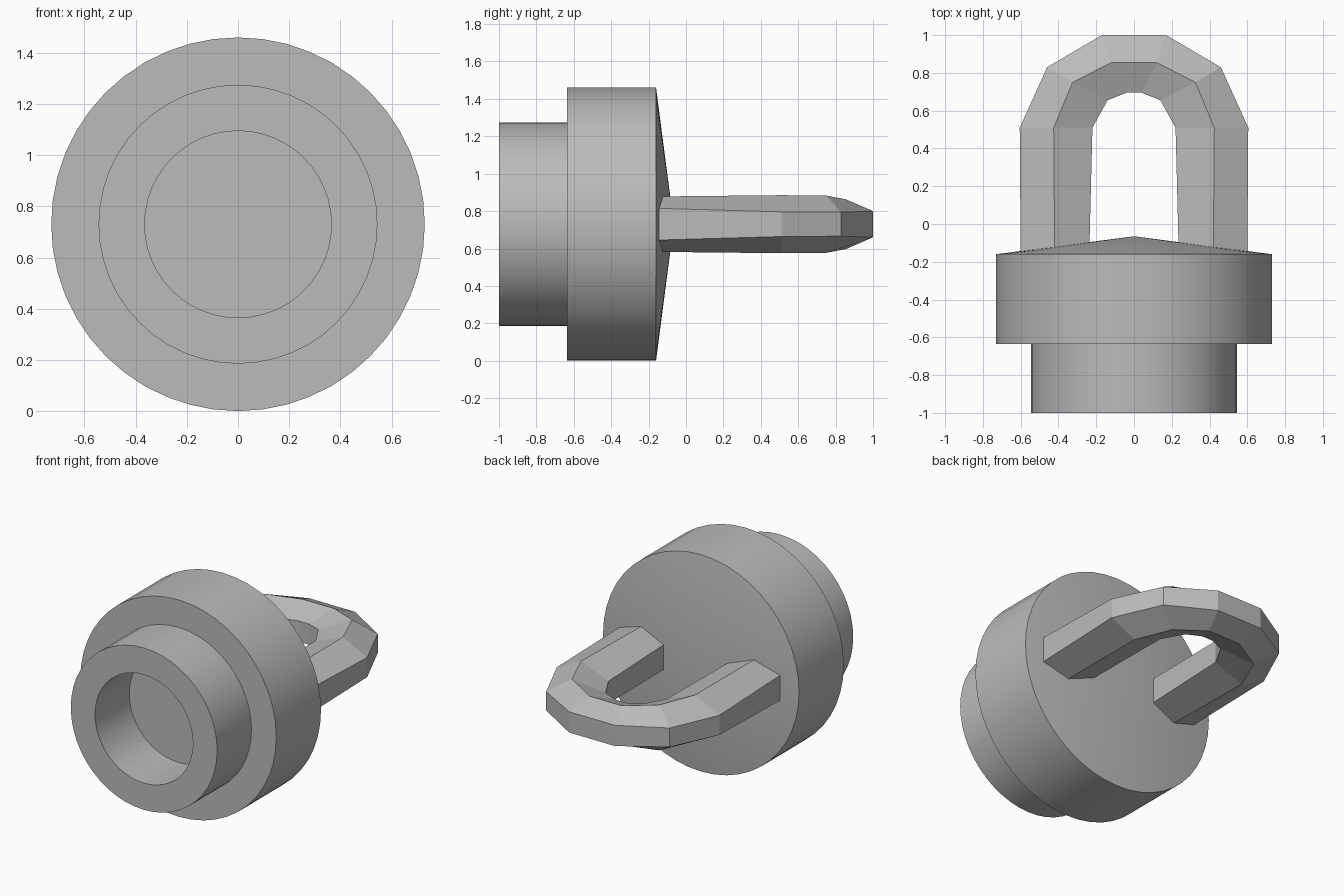
import bpy, bmesh, math

cube = bpy.data.objects.get("Cube")
if cube:
    bpy.data.objects.remove(cube, do_unlink=True)

AXIS_Z = 0.73   # height of the turning axis
SEGMENTS = 48

grey = bpy.data.materials.new("plain_grey")
grey.use_nodes = True
COLOUR = (0.5, 0.5, 0.5, 1)
grey.diffuse_color = COLOUR
grey.node_tree.nodes["Principled BSDF"].inputs["Base Color"].default_value = COLOUR


def finish(bm, name):
    bmesh.ops.recalc_face_normals(bm, faces=bm.faces[:])
    mesh = bpy.data.meshes.new(name)
    bm.to_mesh(mesh)
    bm.free()
    mesh.materials.append(grey)
    obj = bpy.data.objects.new(name, mesh)
    bpy.context.collection.objects.link(obj)
    return obj


def lathe(name, profile):
    """Spin (radius, y) points about the front-to-back axis."""
    bm = bmesh.new()
    verts = [bm.verts.new((r, y, AXIS_Z)) for r, y in profile]
    edges = [bm.edges.new(pair) for pair in zip(verts, verts[1:])]
    bmesh.ops.spin(bm, geom=verts + edges, cent=(0, 0, AXIS_Z), axis=(0, 1, 0),
                   angle=math.tau, steps=SEGMENTS, use_merge=True)
    bmesh.ops.remove_doubles(bm, verts=bm.verts[:], dist=0.0005)
    return finish(bm, name)


# Stepped round body: blind bore, narrow collar, wide drum, shallow cone back
body = lathe("body", [(0, -0.635), (0.365, -0.635), (0.365, -1), (0.545, -1),
                      (0.545, -0.635), (0.73, -0.635), (0.73, -0.16), (0, -0.065)])
bpy.ops.object.select_all(action="DESELECT")
body.select_set(True)
bpy.context.view_layer.objects.active = body
bpy.ops.object.shade_smooth_by_angle(angle=math.radians(30))

# Six-sided loop handle: (x, y, half height) of the outer, crest and inner edges
half = [
    ((0.60, -0.16, 0.085), (0.42, -0.16, 0.148), (0.237, -0.16, 0.085)),
    ((0.605, 0.51, 0.066), (0.425, 0.51, 0.155), (0.22, 0.51, 0.075)),
    ((0.46, 0.83, 0.064), (0.325, 0.75, 0.153), (0.14, 0.655, 0.075)),
    ((0.17, 1.0, 0.07), (0.12, 0.855, 0.133), (0.04, 0.695, 0.07)),
]
stations = [(1, s) for s in half] + [(-1, s) for s in reversed(half)]
bm = bmesh.new()
rings = []
for side, (outer, crest, inner) in stations:
    loop = [(p, 1) for p in (outer, crest, inner)] + [(p, -1) for p in (inner, crest, outer)]
    rings.append([bm.verts.new((side * x, y, AXIS_Z + up * h)) for (x, y, h), up in loop])
for a, b in zip(rings, rings[1:]):
    for i in range(6):
        j = (i + 1) % 6
        bm.faces.new((a[i], a[j], b[j], b[i]))
bm.faces.new(rings[0])
bm.faces.new(rings[-1])
finish(bm, "loop_handle")
